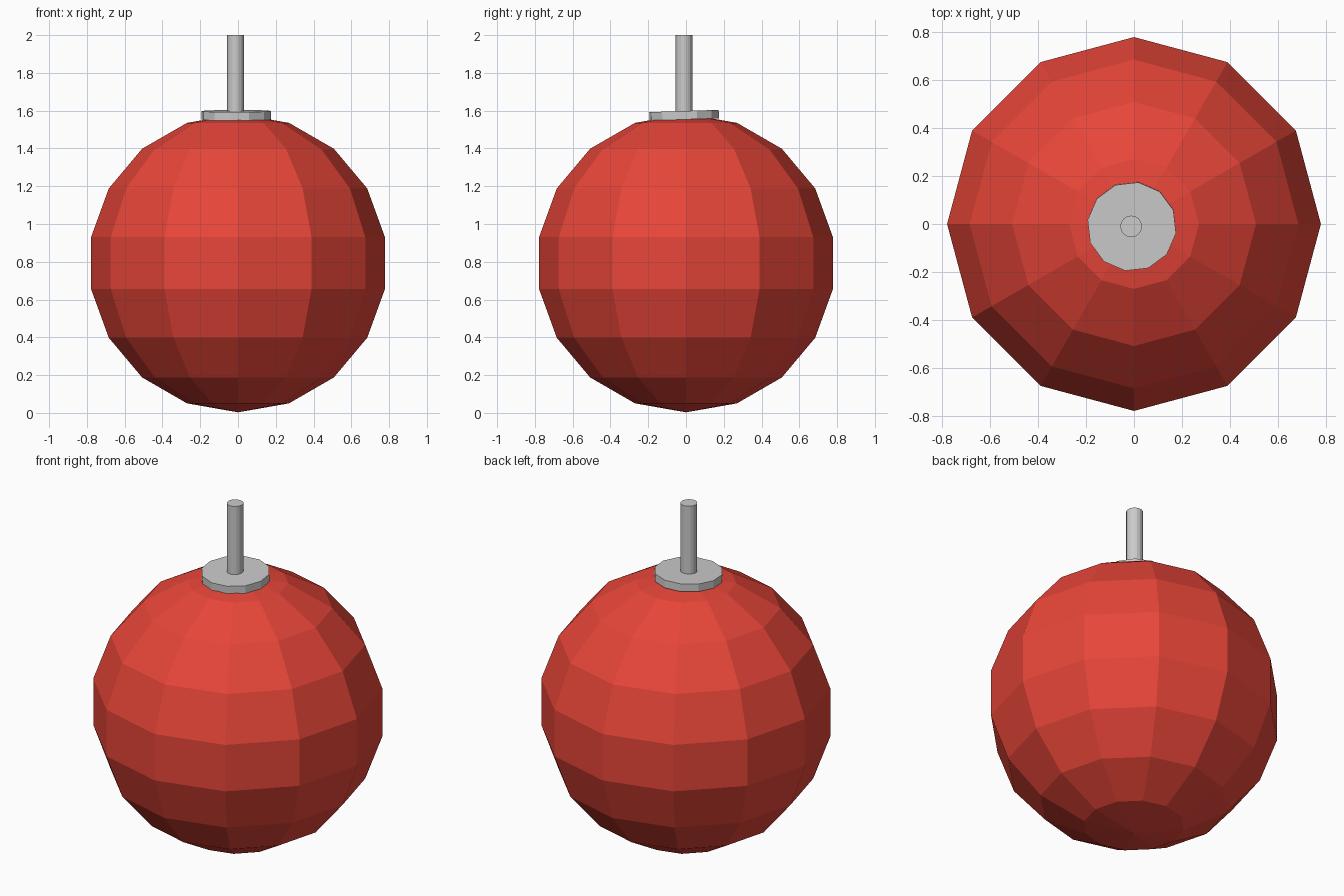
import bpy
from math import radians

if "Cube" in bpy.data.objects:
    bpy.data.objects.remove(bpy.data.objects["Cube"])

R = 0.79

# red low-poly ball
bpy.ops.mesh.primitive_uv_sphere_add(segments=12, ring_count=9, radius=R, location=(0, 0, R + 0.003))
ball = bpy.context.object
ball.name = "ball"
red = bpy.data.materials.new("red")
red.diffuse_color = (0.8, 0.06, 0.04, 1)
red.use_nodes = True
red.node_tree.nodes["Principled BSDF"].inputs["Base Color"].default_value = red.diffuse_color
ball.data.materials.append(red)


def disc(name, sides, radius, z0, z1, turn=0, tilt=(0, 0)):
    """Upright cylinder between two heights, with its first corner turned to an angle."""
    bpy.ops.mesh.primitive_cylinder_add(vertices=sides, radius=radius, depth=z1 - z0,
                                        location=(-0.009, -0.01, (z0 + z1) / 2))
    ob = bpy.context.object
    ob.name = name
    ob.rotation_euler = (radians(tilt[0]), radians(tilt[1]), radians(turn))
    return ob


# slightly tilted collar on top of the ball
disc("collar", 12, 0.186, 1.553, 1.598, turn=21.5, tilt=(1.7, -0.8))

# thin upright stem
stem = disc("stem", 16, 0.045, 1.56, 2.0)
stem.location.x = -0.012
